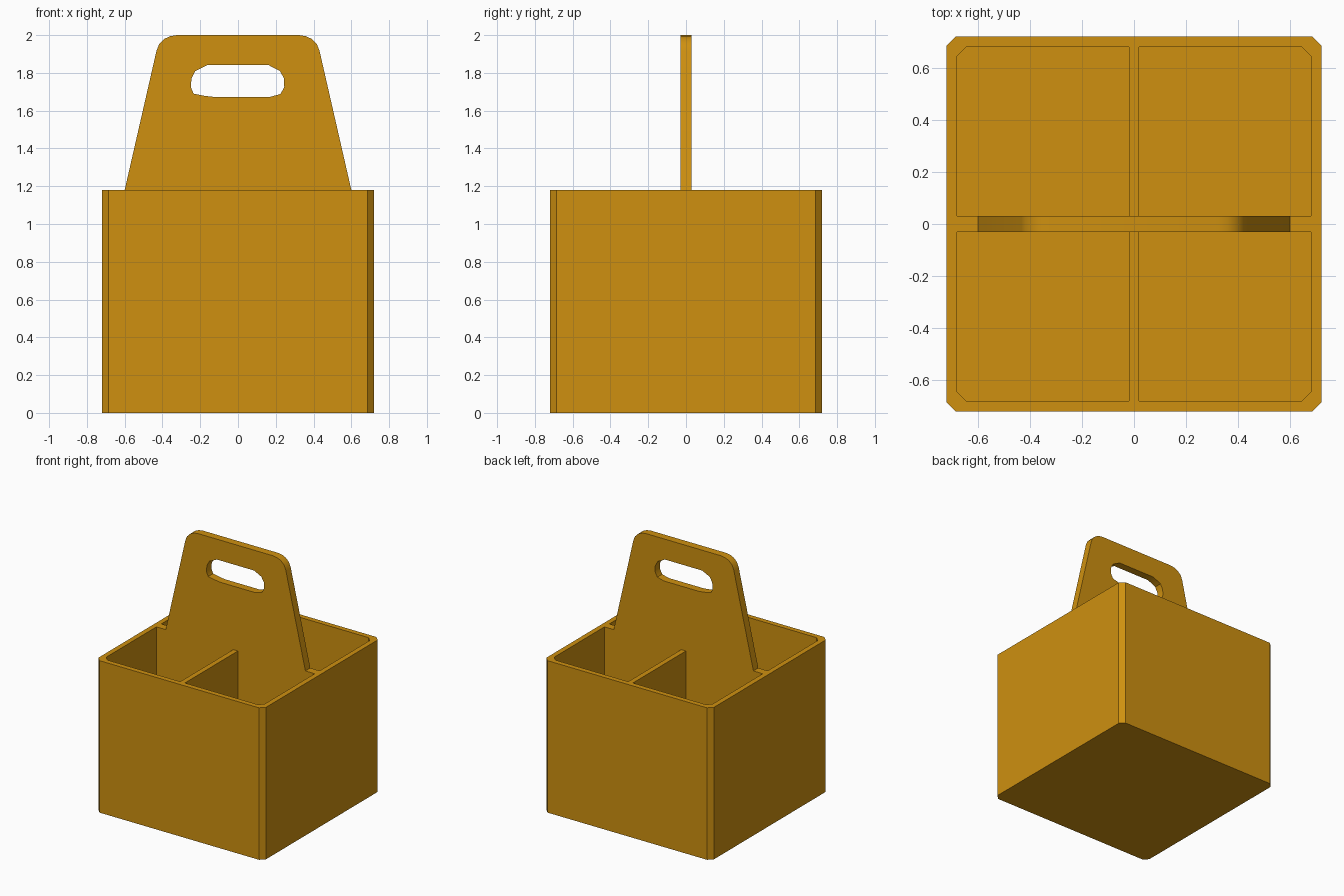
import bpy, bmesh
from mathutils import Vector

if "Cube" in bpy.data.objects:
    bpy.data.objects.remove(bpy.data.objects["Cube"])

mat = bpy.data.materials.new("amber_cardboard")
mat.diffuse_color = (0.62, 0.28, 0.005, 1)
mat.use_nodes = True
mat.node_tree.nodes["Principled BSDF"].inputs["Base Color"].default_value = mat.diffuse_color

OUTER, INNER, CHAMFER = 0.72, 0.68, 0.035
HEIGHT, FLOOR = 1.18, 0.04
DIV_X, DIV_Y = 0.02, 0.03          # half thickness of the two dividers


def add_loop(bm, pts):
    """Closed ring of vertices and edges."""
    vs = [bm.verts.new(p) for p in pts]
    es = [bm.edges.new((vs[i], vs[(i + 1) % len(vs)])) for i in range(len(vs))]
    return vs, es


def bridge(bm, a, b):
    for i in range(len(a)):
        j = (i + 1) % len(a)
        bm.faces.new((a[i], a[j], b[j], b[i]))


def finish(bm, name):
    bmesh.ops.recalc_face_normals(bm, faces=bm.faces[:])
    me = bpy.data.meshes.new(name)
    bm.to_mesh(me)
    bm.free()
    me.materials.append(mat)
    ob = bpy.data.objects.new(name, me)
    bpy.context.collection.objects.link(ob)
    return ob


# Carrier box: one solid with four open compartments
bm = bmesh.new()
o, c = OUTER, CHAMFER
ring = [(o, -o + c), (o, o - c), (o - c, o), (-o + c, o),
        (-o, o - c), (-o, -o + c), (-o + c, -o), (o - c, -o)]
top, rim_edges = add_loop(bm, [(x, y, HEIGHT) for x, y in ring])
bottom, _ = add_loop(bm, [(x, y, 0) for x, y in ring])
bridge(bm, top, bottom)
bm.faces.new(bottom)
cell = [(DIV_X, DIV_Y), (INNER, DIV_Y), (INNER, INNER - c),
        (INNER - c, INNER), (DIV_X, INNER)]
for sx in (1, -1):
    for sy in (1, -1):
        mouth, es = add_loop(bm, [(x * sx, y * sy, HEIGHT) for x, y in cell])
        base, _ = add_loop(bm, [(x * sx, y * sy, FLOOR) for x, y in cell])
        bridge(bm, mouth, base)
        bm.faces.new(base)
        rim_edges += es
bmesh.ops.triangle_fill(bm, edges=rim_edges, use_beauty=True, normal=Vector((0, 0, 1)))
finish(bm, "carrier_box")

# Handle panel: tapered plate with a grip hole
half = [(0.60, HEIGHT), (0.432, 1.915), (0.418, 1.952), (0.39, 1.98),
        (0.36, 1.994), (0.325, 2.0)]
outline = half + [(-x, z) for x, z in reversed(half)]
hole = [(0.16, 1.842), (0.222, 1.81), (0.243, 1.772), (0.245, 1.725),
        (0.225, 1.688), (0.17, 1.673), (-0.13, 1.673), (-0.18, 1.679),
        (-0.235, 1.69), (-0.25, 1.725), (-0.246, 1.772), (-0.226, 1.81),
        (-0.16, 1.842)]
bm = bmesh.new()
sides = []
for y in (-DIV_Y, DIV_Y):
    a, ea = add_loop(bm, [(x, y, z) for x, z in outline])
    b, eb = add_loop(bm, [(x, y, z) for x, z in hole])
    bmesh.ops.triangle_fill(bm, edges=ea + eb, use_beauty=True, normal=Vector((0, 1, 0)))
    sides.append((a, b))
bridge(bm, sides[0][0], sides[1][0])
bridge(bm, sides[0][1], sides[1][1])
handle = finish(bm, "handle_panel")

# Soft shading around the rounded handle corners
bpy.context.view_layer.objects.active = handle
handle.select_set(True)
bpy.ops.object.shade_smooth_by_angle(angle=0.6)
